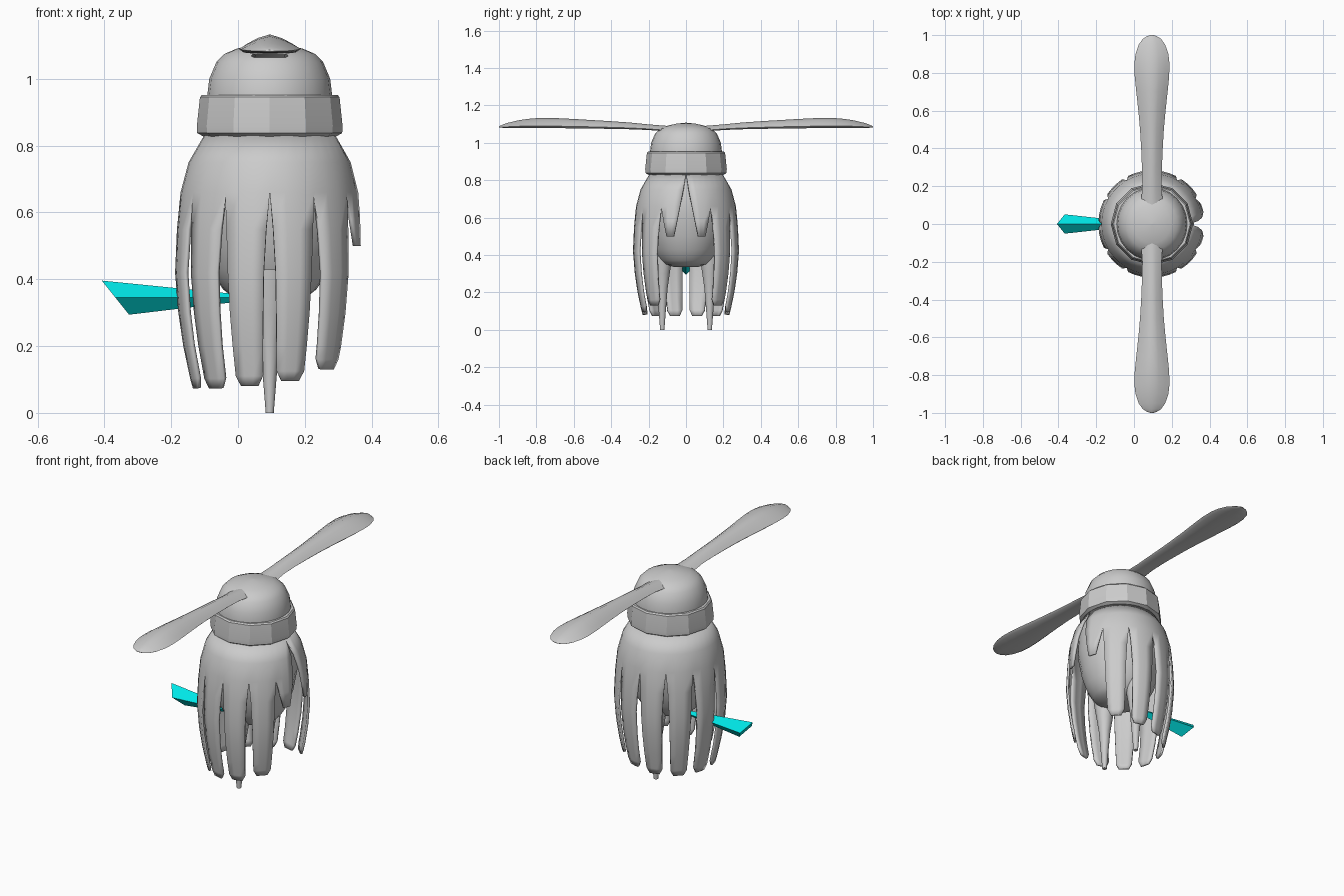
import bpy, bmesh, math
from mathutils import Vector

if "Cube" in bpy.data.objects:
    bpy.data.objects.remove(bpy.data.objects["Cube"])

CX = 0.095  # axis of the body


def material(name, rgb):
    m = bpy.data.materials.new(name)
    m.diffuse_color = (*rgb, 1)
    m.use_nodes = True
    m.node_tree.nodes["Principled BSDF"].inputs["Base Color"].default_value = m.diffuse_color
    return m


GREY = material("grey", (0.6, 0.6, 0.6))
CYAN = material("cyan", (0.0, 0.8, 0.8))


def finish(name, bm, mat, angle=40):
    bmesh.ops.remove_doubles(bm, verts=bm.verts, dist=0.0005)
    bmesh.ops.recalc_face_normals(bm, faces=bm.faces)
    me = bpy.data.meshes.new(name)
    bm.to_mesh(me)
    bm.free()
    me.materials.append(mat)
    ob = bpy.data.objects.new(name, me)
    bpy.context.collection.objects.link(ob)
    bpy.ops.object.select_all(action='DESELECT')
    ob.select_set(True)
    bpy.context.view_layer.objects.active = ob
    if angle:
        bpy.ops.object.shade_smooth_by_angle(angle=math.radians(angle))
    return ob


def loft(name, rings, mat, angle=40):
    """Join closed rings of points and cap both ends."""
    bm = bmesh.new()
    rows = [[bm.verts.new(p) for p in ring] for ring in rings]
    n = len(rows[0])
    for a, b in zip(rows, rows[1:]):
        for i in range(n):
            j = (i + 1) % n
            bm.faces.new((a[i], a[j], b[j], b[i]))
    bm.faces.new(rows[0])
    bm.faces.new(rows[-1])
    return finish(name, bm, mat, angle)


def lathe(name, profile, sides, y=0.0, sy=1.0, angle=40):
    rings = []
    for r, z in profile:
        rings.append([(CX + r * math.cos(math.tau * i / sides),
                       y + sy * r * math.sin(math.tau * i / sides), z)
                      for i in range(sides)])
    return loft(name, rings, GREY, angle)


# inner body, cap and band
lathe("inner_body", [(0.06, 0.335), (0.115, 0.35), (0.14, 0.37), (0.16, 0.4),
                     (0.177, 0.43), (0.2, 0.5), (0.222, 0.62), (0.218, 0.74),
                     (0.185, 0.83)], 24)
lathe("cap_dome", [(0.187, 0.9), (0.187, 0.95), (0.181, 1.0), (0.16, 1.05),
                   (0.135, 1.075), (0.1, 1.09), (0.05, 1.102), (0.003, 1.107)],
      24, sy=1.03)
lathe("cap_band", [(0.17, 0.828), (0.2, 0.828), (0.217, 0.838), (0.218, 0.86),
                   (0.209, 0.945), (0.203, 0.952), (0.183, 0.952)], 12, angle=25)

# skirt of hanging strips: radius by height
RADII = [(0.835, 0.194), (0.75, 0.243), (0.66, 0.267), (0.55, 0.278), (0.42, 0.284),
         (0.35, 0.281), (0.22, 0.264), (0.12, 0.243), (0.07, 0.232)]


def skirt_radius(z):
    for (z1, r1), (z0, r0) in zip(RADII, RADII[1:]):
        if z >= z0:
            return r0 + (r1 - r0) * (z - z0) / (z1 - z0)
    return RADII[-1][1]


def strip_rows(centre, bottom):
    """Rows of height, first angle, last angle."""
    if centre == 15:  # short strips beside the opening
        return [(0.835, 0, 30), (0.75, 3.5, 30), (0.66, 7, 30),
                (0.58, 10.2, 26), (0.5, 13.5, 22)]
    halves = [(0.835, 15), (0.75, 15), (0.66, 15), (0.55, 12.8), (0.42, 11.3),
              (0.3, 10.8), (0.2, 10.3), (bottom + 0.03, 10), (bottom, 6.5)]
    return [(z, centre - h, centre + h) for z, h in halves]


bm = bmesh.new()
for side in (1, -1):
    for centre, bottom in ((15, 0.5), (45, 0.13), (75, 0.095),
                           (105, 0.08), (135, 0.073), (165, 0.073)):
        previous = None
        for z, lo, hi in strip_rows(centre, bottom):
            r = skirt_radius(z)
            row = []
            for k in range(4):
                a = math.radians(lo + (hi - lo) * k / 3)
                row.append(bm.verts.new((CX + r * math.cos(a),
                                         side * r * math.sin(a), z)))
            if previous:
                for i in range(3):
                    f = (previous[i], previous[i + 1], row[i + 1], row[i])
                    bm.faces.new(f if side < 0 else f[::-1])
            previous = row
skirt = finish("skirt_strips", bm, GREY)
# thicken inwards, whichever way the faces point
face = skirt.data.polygons[0]
outward = face.normal.dot(face.center - Vector((CX, 0, face.center.z))) > 0
thick = skirt.modifiers.new("thickness", 'SOLIDIFY')
thick.thickness = 0.012
thick.offset = -1 if outward else 1

# legs
for side, label in ((1, "back"), (-1, "front")):
    lathe(label + "_leg", [(0.012, 0), (0.02, 0.1), (0.03, 0.22),
                           (0.042, 0.3), (0.055, 0.38), (0.06, 0.43)],
          10, y=side * 0.127)

# long blades: distance out, half width, top height, bottom height
BLADE = [(0.1, 0.058, 1.09, 1.06), (0.2, 0.051, 1.098, 1.068),
         (0.3, 0.053, 1.108, 1.072), (0.4, 0.057, 1.115, 1.074),
         (0.5, 0.063, 1.121, 1.076), (0.6, 0.072, 1.127, 1.077),
         (0.7, 0.083, 1.132, 1.078), (0.78, 0.091, 1.133, 1.079),
         (0.85, 0.093, 1.127, 1.08), (0.9, 0.087, 1.119, 1.08),
         (0.95, 0.07, 1.107, 1.08), (0.98, 0.048, 1.097, 1.08),
         (0.995, 0.025, 1.09, 1.081), (1.0, 0.008, 1.087, 1.082)]
for side, label in ((1, "back"), (-1, "front")):
    rings = []
    for y, w, top, low in BLADE:
        edge = low + 0.2 * (top - low)
        us = [-1, -0.75, -0.4, 0, 0.4, 0.75, 1]
        ring = [(CX + u * w, side * y, edge + (top - edge) * (1 - abs(u) ** 1.5))
                for u in us]
        ring += [(CX + u * w, side * y, low) for u in (0.85, 0, -0.85)]
        rings.append(ring)
    loft(label + "_blade", rings, GREY, 50)

# flat-sided tail with a diamond cross-section
rings = []
for x, h in ((-0.367, 0.051), (0.0, 0.011)):
    rings.append([(x + 0.04 * dz * h / 0.05 * -1, dy * h, 0.345 + dz * h)
                  for dy, dz in ((1, 0), (0, 1), (-1, 0), (0, -1))])
loft("tail", rings, CYAN, 0)
